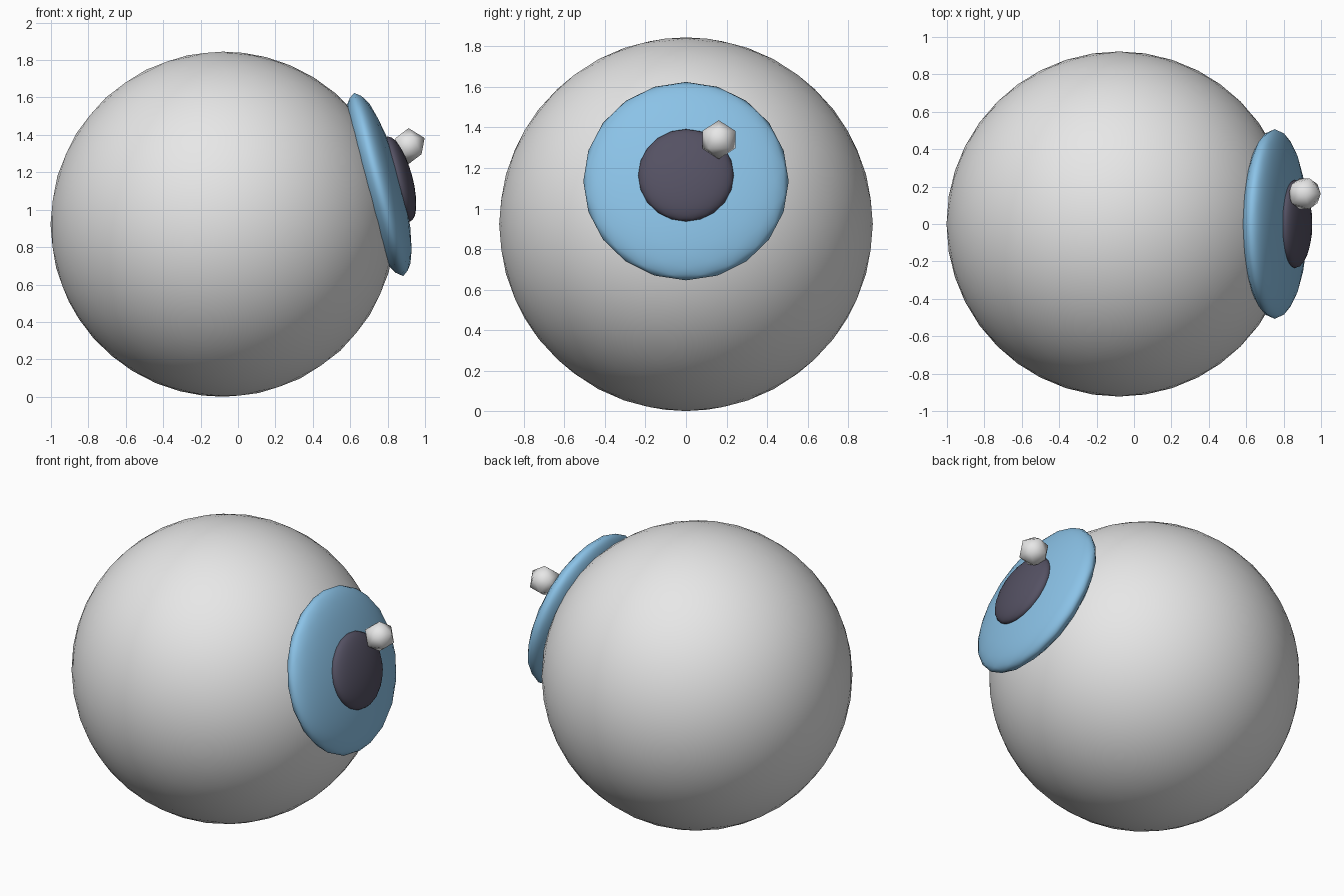
import bpy, math
from mathutils import Vector

if "Cube" in bpy.data.objects:
    bpy.data.objects.remove(bpy.data.objects["Cube"])

TILT = math.radians(15)                      # gaze is raised above the +x axis
GAZE = Vector((math.cos(TILT), 0, math.sin(TILT)))
IRIS_CENTRE = Vector((0.752, 0, 1.135))


def material(name, rgb):
    m = bpy.data.materials.new(name)
    m.diffuse_color = (*rgb, 1)
    m.use_nodes = True
    m.node_tree.nodes["Principled BSDF"].inputs["Base Color"].default_value = m.diffuse_color
    return m


def ball(name, mat, centre, radii, detail, tilt=0.0):
    """Smooth icosphere squashed to the given radii; local z follows the gaze."""
    bpy.ops.mesh.primitive_ico_sphere_add(subdivisions=detail, radius=1, location=centre)
    ob = bpy.context.object
    ob.name = name
    ob.scale = radii
    ob.rotation_euler = (0, tilt, 0)
    ob.data.materials.append(mat)
    bpy.ops.object.shade_smooth()
    return ob


white = material("eye white", (0.8, 0.8, 0.8))
blue = material("iris blue", (0.29, 0.61, 0.90))
dark = material("pupil dark", (0.09, 0.083, 0.125))

face_gaze = math.pi / 2 - TILT

# Eyeball
ball("eyeball", white, (-0.08, 0, 0.9225), (0.9225,) * 3, 4)
# Iris: flattened disc-like ball
ball("iris", blue, IRIS_CENTRE, (0.507, 0.507, 0.122), 3, face_gaze)
# Pupil: shallow dome on the iris
ball("pupil", dark, IRIS_CENTRE + GAZE * 0.112, (0.236, 0.236, 0.073), 3, face_gaze)
# Small glint bead
ball("glint", white, (0.912, 0.162, 1.34), (0.096,) * 3, 1)
